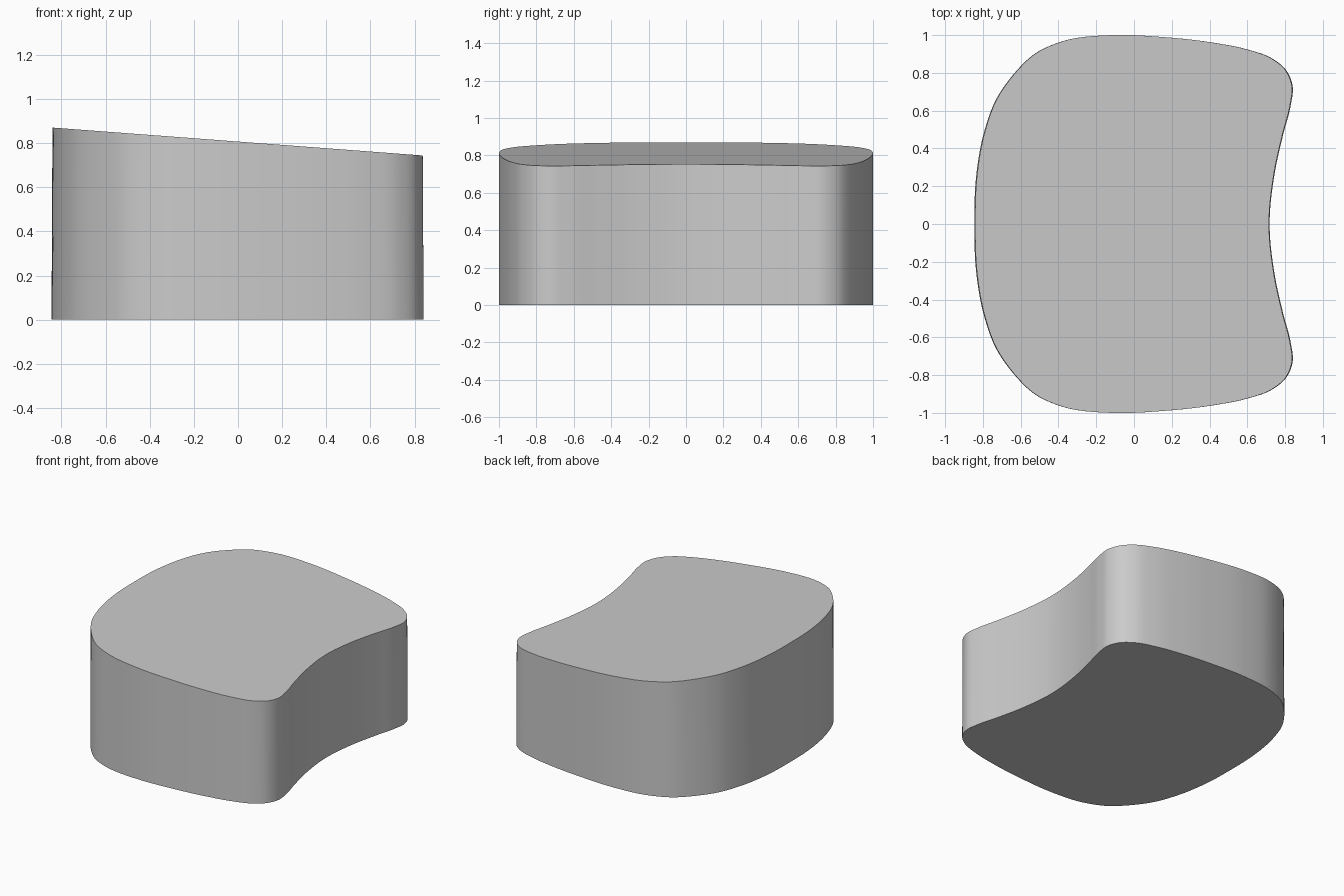
import bpy, bmesh
from mathutils import Vector
from mathutils.geometry import interpolate_bezier

if "Cube" in bpy.data.objects:
    bpy.data.objects.remove(bpy.data.objects["Cube"])

# Half outline of the footprint, from the rounded back to the hollow front
half = [(-0.845, 0), (-0.836, 0.25), (-0.79, 0.50), (-0.735, 0.65), (-0.64, 0.79),
        (-0.52, 0.905), (-0.38, 0.967), (-0.12, 1.0), (0.15, 0.99), (0.40, 0.963),
        (0.60, 0.924), (0.73, 0.877), (0.805, 0.815), (0.84, 0.73), (0.83, 0.63),
        (0.79, 0.475), (0.745, 0.27), (0.718, 0)]
outline = half + [(x, -y) for x, y in half[-2:0:-1]]


def smooth_loop(points, steps=8):
    """Closed smooth curve through the points, spaced by chord length."""
    p = [Vector(q).to_3d() for q in points]
    n = len(p)

    def tangent(i):
        a, b, c = p[i - 1], p[i], p[(i + 1) % n]
        d0, d1 = (b - a).length, (c - b).length
        return ((b - a) / d0 * d1 + (c - b) / d1 * d0) / (d0 + d1)

    out = []
    for i in range(n):
        j = (i + 1) % n
        d = (p[j] - p[i]).length / 3
        out += interpolate_bezier(p[i], p[i] + tangent(i) * d,
                                  p[j] - tangent(j) * d, p[j], steps + 1)[:-1]
    return out


# Block with a sloping top and very slightly drafted sides
loop = smooth_loop(outline)
bm = bmesh.new()
bottom = [bm.verts.new((v.x, v.y, 0)) for v in loop]
top = [bm.verts.new((v.x * 0.995, v.y, 0.807 - 0.075 * v.x)) for v in loop]
bm.faces.new(top)
bm.faces.new(bottom[::-1])
for i in range(len(loop)):
    j = (i + 1) % len(loop)
    bm.faces.new((bottom[i], bottom[j], top[j], top[i]))
bmesh.ops.recalc_face_normals(bm, faces=bm.faces)
mesh = bpy.data.meshes.new("wedge_block")
bm.to_mesh(mesh)
bm.free()
block = bpy.data.objects.new("wedge_block", mesh)
bpy.context.collection.objects.link(block)

# Smooth walls, sharp rims
bpy.context.view_layer.objects.active = block
block.select_set(True)
bpy.ops.object.shade_smooth_by_angle(angle=0.6)
